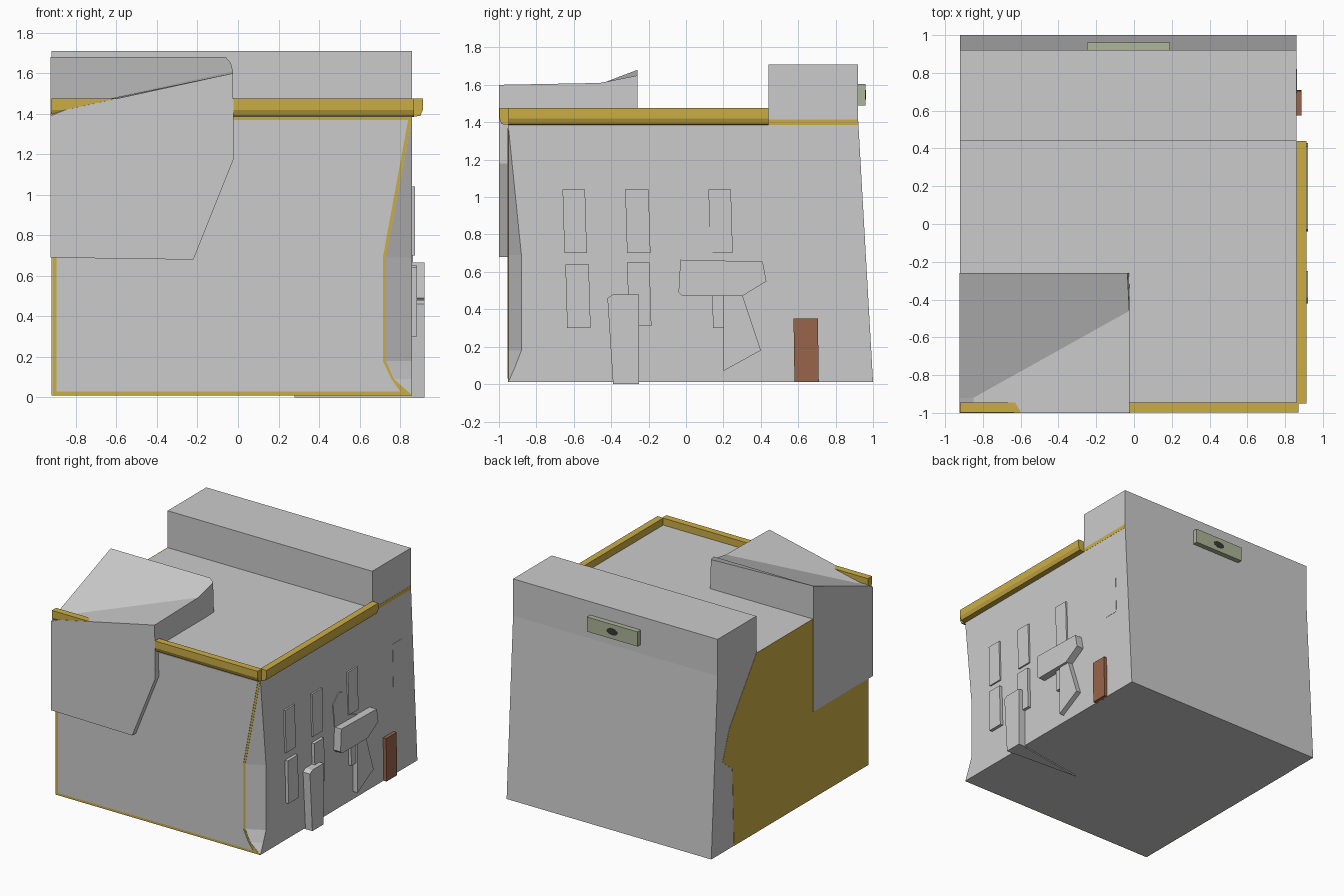
import bpy, bmesh

if "Cube" in bpy.data.objects:
    bpy.data.objects.remove(bpy.data.objects["Cube"])


def material(name, rgb):
    m = bpy.data.materials.new(name)
    m.diffuse_color = (*rgb, 1)
    m.use_nodes = True
    m.node_tree.nodes["Principled BSDF"].inputs["Base Color"].default_value = m.diffuse_color
    return m


GOLD = material("gold", (0.60, 0.42, 0.06))
BROWN = material("brown", (0.32, 0.13, 0.07))
GREEN = material("pale_green", (0.42, 0.46, 0.32))
DARK = material("dark", (0.04, 0.04, 0.04))


def finish(name, bm, mat=None):
    bmesh.ops.remove_doubles(bm, verts=bm.verts, dist=0.0005)
    bmesh.ops.recalc_face_normals(bm, faces=bm.faces)
    me = bpy.data.meshes.new(name)
    bm.to_mesh(me)
    bm.free()
    ob = bpy.data.objects.new(name, me)
    bpy.context.collection.objects.link(ob)
    if mat:
        me.materials.append(mat)
    return ob


def loft(name, rings, mat=None):
    """Join closed rings of equal length and cap both ends."""
    bm = bmesh.new()
    rows = [[bm.verts.new(p) for p in r] for r in rings]
    n = len(rows[0])
    for a, b in zip(rows, rows[1:]):
        for i in range(n):
            j = (i + 1) % n
            bm.faces.new((a[i], a[j], b[j], b[i]))
    bm.faces.new(rows[0])
    bm.faces.new(rows[-1])
    return finish(name, bm, mat)


def prism(name, axis, pts, lo, hi, mat=None):
    """Extrude a 2D outline along x, y or z from lo to hi."""
    place = {"x": lambda p, t: (t, p[0], p[1]),
             "y": lambda p, t: (p[0], t, p[1]),
             "z": lambda p, t: (p[0], p[1], t)}[axis]
    return loft(name, [[place(p, t) for p in pts] for t in (lo, hi)], mat)


def rect(a0, a1, b0, b1, lean=0):
    return [(a0 + lean, b0), (a1 + lean, b0), (a1, b1), (a0, b1)]


# main block: leaning back wall, cut-away front right corner
rings = []
for z, xf, ys in [(0.01, 0.86, -0.95), (0.09, 0.77, -0.915), (0.18, 0.73, -0.88),
                  (0.69, 0.73, -0.88), (1.38, 0.86, -0.95), (1.42, 0.86, -0.95)]:
    yb = 1.0 - 0.08 * (z - 0.01) / 1.41
    rings.append([(x, y, z) for x, y in
                  [(-0.92, -0.95), (xf, -0.95), (0.86, ys), (0.86, yb), (-0.92, yb)]])
loft("building_block", rings)

# roof parapet at the back
prism("back_parapet", "x", rect(0.44, 0.92, 1.41, 1.71), -0.92, 0.86)

# gold border and the grey front panel inside it
prism("front_border", "y", [(-0.915, 0.01), (0.86, 0.01), (0.77, 0.09), (0.73, 0.18),
                            (0.73, 0.69), (0.86, 1.385), (-0.915, 1.385)], -0.952, -0.945, GOLD)
prism("front_panel", "y", [(-0.895, 0.03), (0.80, 0.03), (0.755, 0.095), (0.715, 0.18),
                           (0.715, 0.69), (0.84, 1.37), (-0.895, 1.37)], -0.955, -0.945)

# gold left wall covering and strip below the parapet
prism("left_wall_panel", "x", [(-0.95, 0.01), (0.72, 0.01), (0.74, 0.62), (0.86, 0.72),
                               (0.78, 0.95), (0.44, 1.42), (-0.95, 1.42)], -0.922, -0.915, GOLD)
prism("parapet_strip", "x", rect(0.44, 0.92, 1.385, 1.415), 0.855, 0.861, GOLD)

# gutters with a sloped underside
section = [(0, 1.385), (0.04, 1.39), (0.053, 1.42), (0.053, 1.475), (0, 1.475)]
prism("right_gutter", "y", [(0.86 + d, z) for d, z in section], -0.95, 0.44, GOLD)
prism("front_gutter", "x", [(-0.945 - d, z) for d, z in section], -0.92, 0.87, GOLD)

# corner hood with a valley across its top
V = dict(
    a=(-0.925, -1, 0.69), b=(-0.22, -1, 0.68), c=(-0.02, -1, 1.18),
    d=(-0.025, -1, 1.60), e=(-0.85, -1, 1.42), f=(-0.925, -1, 1.39),
    m=(-0.85, -0.92, 1.43), n=(-0.925, -0.92, 1.43), g=(-0.025, -0.46, 1.61),
    h=(-0.035, -0.26, 1.65), i=(-0.06, -0.26, 1.68), j=(-0.925, -0.26, 1.68),
    A=(-0.925, -0.26, 0.69), B=(-0.22, -0.26, 0.68), C=(-0.02, -0.26, 1.18))
bm = bmesh.new()
hv = {k: bm.verts.new(p) for k, p in V.items()}
for face in ["abcdef", "dgme", "emnf", "ghijnm", "cChgd", "bBCc", "aABb", "ABChij", "afnjA"]:
    bm.faces.new([hv[k] for k in face])
finish("corner_hood", bm)

# raised window slabs on the right wall
windows = [(-0.66, -0.54, 0.70, 1.04), (-0.325, -0.20, 0.70, 1.04), (0.12, 0.24, 0.70, 1.04),
           (-0.645, -0.52, 0.30, 0.64), (-0.315, -0.195, 0.31, 0.65), (0.135, 0.20, 0.30, 0.64)]
for k, (y0, y1, z0, z1) in enumerate(windows):
    prism(f"window_{k + 1}", "x", rect(y0, y1, z0, z1, 0.01), 0.85,
          0.873 if z0 > 0.5 else 0.885)
prism("flush_window", "x", rect(0.69, 0.81, 0.70, 1.04, 0.01), 0.85, 0.862)
prism("wall_patch", "x", [(-0.03, 0.65), (-0.055, 0.85), (0.02, 0.92), (0.12, 0.88),
                          (0.14, 0.70), (0.25, 0.66)], 0.85, 0.865)

# awning, its broken support, and the chimney-like post
prism("side_awning", "x", [(-0.04, 0.49), (-0.02, 0.47), (0.30, 0.47), (0.43, 0.55),
                           (0.41, 0.655), (-0.03, 0.665)], 0.85, 0.92)
prism("awning_support", "x", [(0.20, 0.07), (0.40, 0.18), (0.30, 0.48), (0.20, 0.48)], 0.85, 0.90)
prism("side_post", "x", [(-0.39, 0), (-0.25, 0), (-0.25, 0.48), (-0.39, 0.48), (-0.42, 0.46)],
      0.85, 0.92)
prism("post_foot", "z", [(0.92, -0.39), (0.92, -0.25), (0.28, -0.35)], 0, 0.012)

# door
prism("side_door", "x", rect(0.575, 0.705, 0.01, 0.35, 0.005), 0.85, 0.886, BROWN)

# back plate with a dark oval button
prism("back_plate", "y", rect(-0.25, 0.19, 1.49, 1.605), 0.91, 0.96, GREEN)
bpy.ops.mesh.primitive_cylinder_add(vertices=20, radius=1, depth=1,
                                    location=(-0.03, 0.956, 1.547), rotation=(1.5708, 0, 0))
button = bpy.context.object
button.name = "plate_button"
button.scale = (0.048, 0.026, 0.012)
button.data.materials.append(DARK)
